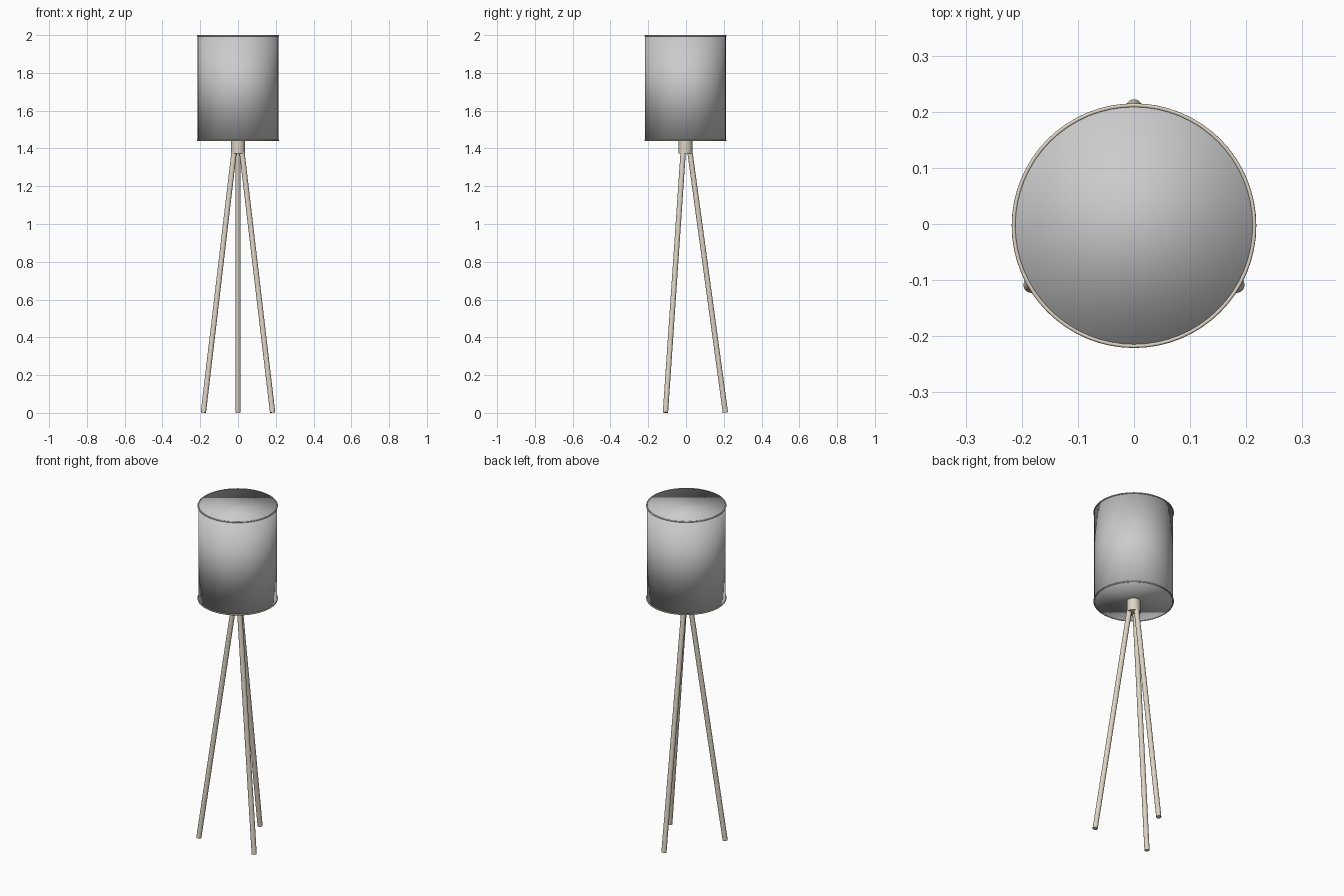
import bpy
import math
from mathutils import Vector

if "Cube" in bpy.data.objects:
    bpy.data.objects.remove(bpy.data.objects["Cube"])

CY = -0.003          # lamp axis sits slightly forward of the bounding centre

wood = bpy.data.materials.new("beige_wood")
wood.diffuse_color = (0.72, 0.66, 0.55, 1)
wood.use_nodes = True
wood.node_tree.nodes["Principled BSDF"].inputs["Base Color"].default_value = wood.diffuse_color


def rod(name, a, b, radius, sides):
    """Capped cylinder running from point a to point b."""
    a, b = Vector(a), Vector(b)
    d = b - a
    bpy.ops.mesh.primitive_cylinder_add(vertices=sides, radius=radius, depth=d.length,
                                        location=(a + b) / 2)
    ob = bpy.context.object
    ob.name = name
    ob.rotation_euler = d.to_track_quat('Z', 'Y').to_euler()
    return ob


# Drum shade, closed at both ends and fully smooth shaded
shade = rod("lamp_shade", (0, CY, 1.442), (0, CY, 1.998), 0.2135, 64)
bpy.ops.object.shade_smooth()

# Thin rims around both ends of the shade
for name, z in (("bottom_rim", 1.443), ("top_rim", 1.9965)):
    bpy.ops.mesh.primitive_torus_add(major_radius=0.2145, minor_radius=0.0035,
                                     major_segments=64, minor_segments=10,
                                     location=(0, CY, z))
    rim = bpy.context.object
    rim.name = name
    rim.data.materials.append(wood)
    bpy.ops.object.shade_smooth()

# Collar joining the legs to the shade
collar = rod("collar", (0, CY, 1.372), (0, CY, 1.443), 0.037, 32)
collar.data.materials.append(wood)
bpy.ops.object.shade_smooth_by_angle()

# Three splayed legs
for i, deg in enumerate((90, 210, 330)):
    c, s = math.cos(math.radians(deg)), math.sin(math.radians(deg))
    foot = (0.2115 * c, CY + 0.2115 * s, 0.002)
    head = (0.020 * c, CY + 0.020 * s, 1.41)
    leg = rod(f"leg_{i + 1}", foot, head, 0.014, 24)
    leg.data.materials.append(wood)
    bpy.ops.object.shade_smooth_by_angle()
